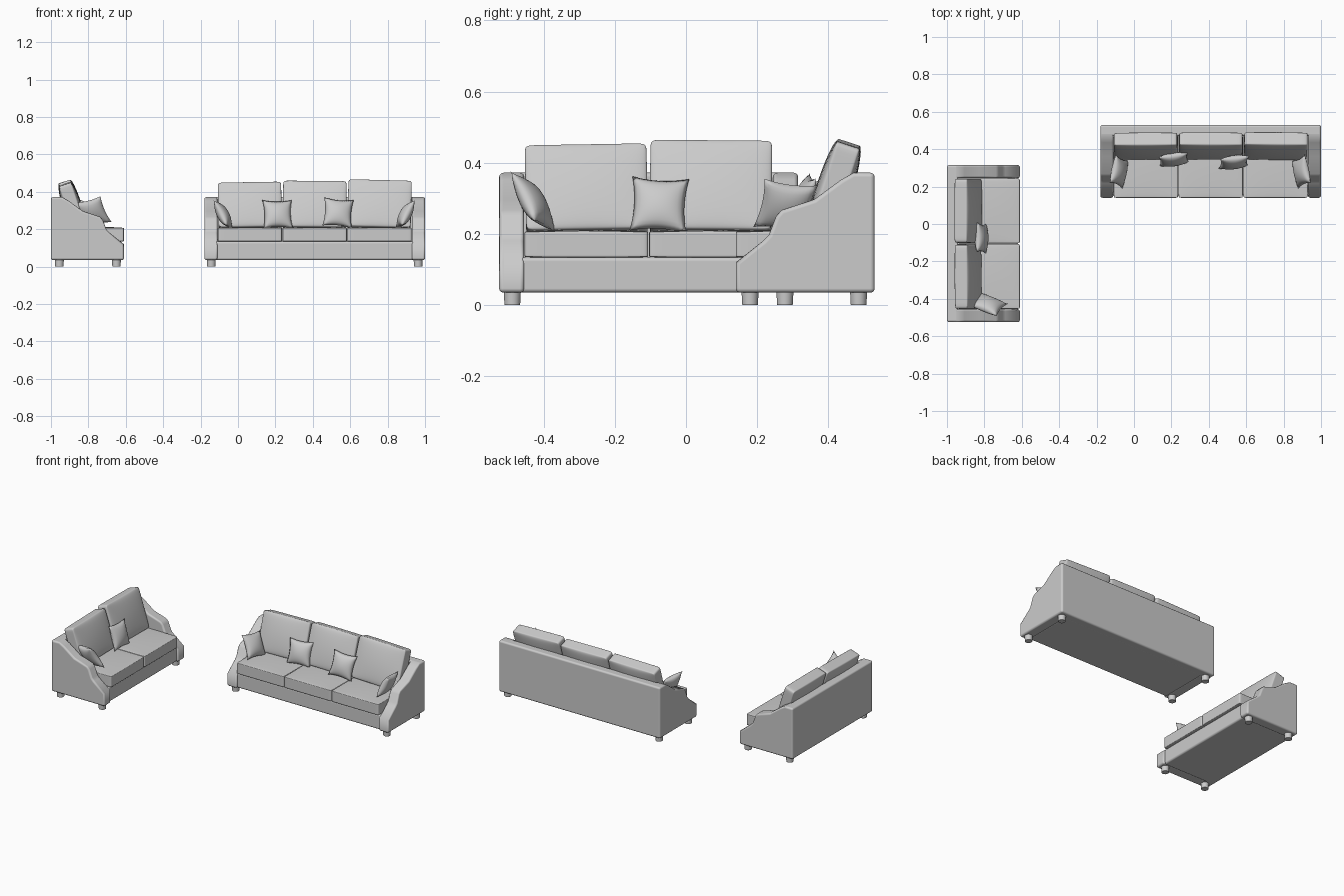
import bpy, bmesh
from math import radians
from mathutils import Matrix, Vector

if "Cube" in bpy.data.objects:
    bpy.data.objects.remove(bpy.data.objects["Cube"])

ARM, DEPTH = 0.07, 0.39


def finish(name, bm, matrix):
    bmesh.ops.recalc_face_normals(bm, faces=bm.faces)
    mesh = bpy.data.meshes.new(name)
    bm.to_mesh(mesh)
    bm.free()
    mesh.shade_smooth()
    obj = bpy.data.objects.new(name, mesh)
    bpy.context.collection.objects.link(obj)
    obj.matrix_world = matrix
    return obj


def bevel(obj, width):
    mod = obj.modifiers.new("Bevel", 'BEVEL')
    mod.width, mod.segments = width, 3
    mod.limit_method, mod.angle_limit = 'ANGLE', radians(60)
    mod.harden_normals = True


def box(name, lo, hi, M, width=0.012):
    lo, hi = Vector(lo), Vector(hi)
    bm = bmesh.new()
    bmesh.ops.create_cube(bm, size=1)
    for v in bm.verts:
        v.co = (lo + hi) / 2 + v.co * (hi - lo)
    bevel(finish(name, bm, M), width)


def arm(name, x, M):
    # side profile (y, z), stepped down toward the front
    prof = [(-.02, .035), (-.02, .372), (-.06, .372), (-.095, .352), (-.17, .297),
            (-.262, .267), (-.277, .25), (-.297, .198), (-.312, .182),
            (-DEPTH, .12), (-DEPTH, .035)]
    bm = bmesh.new()
    face = bm.faces.new([bm.verts.new((x, y, z)) for y, z in prof])
    ext = bmesh.ops.extrude_face_region(bm, geom=[face])
    bmesh.ops.translate(bm, vec=(ARM, 0, 0),
                        verts=[g for g in ext['geom'] if isinstance(g, bmesh.types.BMVert)])
    bevel(finish(name, bm, M), 0.012)


def cushion(name, w, t, h, edge, hold, M):
    # stuffed block in the xz plane, thickness on y, thinner at its rim
    bm = bmesh.new()
    bmesh.ops.create_cube(bm, size=2)
    bmesh.ops.subdivide_edges(bm, edges=bm.edges[:], cuts=3, use_grid_fill=True)

    def push(a):
        return a if abs(a) > 0.9 or abs(a) < 0.1 else (hold if a > 0 else -hold)
    for v in bm.verts:
        u, s, k = push(v.co.x), push(v.co.y), push(v.co.z)
        full = edge + (1 - edge) * (1 - u ** 4) * (1 - k ** 4)
        v.co = (u * w / 2, s * t / 2 * full, k * h / 2)
    sub = finish(name, bm, M).modifiers.new("Soft", 'SUBSURF')
    sub.levels = sub.render_levels = 2


def throw_pillow(name, loc, size, yaw, lean, roll, M):
    # two puffed sheets joined at a pinched outline
    n, bm = 14, bmesh.new()
    for side in (-1, 1):
        rows = []
        for i in range(n + 1):
            row = []
            for j in range(n + 1):
                u, k = 2 * i / n - 1, 2 * j / n - 1
                puff = max(0, (1 - u * u) * (1 - k * k)) ** 0.55
                row.append(bm.verts.new((u * size / 2 * (1 - .12 * (1 - k * k)),
                                         side * 0.032 * puff,
                                         k * size / 2 * (1 - .12 * (1 - u * u)))))
            rows.append(row)
        for i in range(n):
            for j in range(n):
                bm.faces.new((rows[i][j], rows[i + 1][j], rows[i + 1][j + 1], rows[i][j + 1]))
    bmesh.ops.remove_doubles(bm, verts=bm.verts, dist=1e-5)
    R = (Matrix.Rotation(radians(yaw), 4, 'Z') @ Matrix.Rotation(radians(-lean), 4, 'X')
         @ Matrix.Rotation(radians(roll), 4, 'Y'))
    finish(name, bm, M @ Matrix.Translation(loc) @ R)


def piping(name, x, y, z, w, d, M):
    cu = bpy.data.curves.new(name, 'CURVE')
    cu.dimensions, cu.bevel_depth, cu.bevel_resolution = '3D', 0.003, 1
    a, b, c = w / 2, d / 2, 0.012
    pts = [(a - c, -b), (a, c - b), (a, b - c), (a - c, b),
           (c - a, b), (-a, b - c), (-a, c - b), (c - a, -b)]
    sp = cu.splines.new('POLY')
    sp.points.add(len(pts) - 1)
    for p, (px, py) in zip(sp.points, pts):
        p.co = (x + px, y + py, z, 1)
    sp.use_cyclic_u = True
    obj = bpy.data.objects.new(name, cu)
    bpy.context.collection.objects.link(obj)
    obj.matrix_world = M


def sofa(tag, width, heights, M):
    # frame: origin at the middle of the back, front toward -y
    half = width / 2
    inner = half - ARM
    box(tag + "_back", (-half, -.06, .035), (half, 0, .372), M)
    box(tag + "_base", (-inner - .01, -DEPTH + .012, .035), (inner + .01, -.04, .135), M)
    arm(tag + "_left_arm", -half, M)
    arm(tag + "_right_arm", inner, M)
    for sx in (-1, 1):
        for y in (-.35, -.045):
            bm = bmesh.new()
            bmesh.ops.create_cone(bm, cap_ends=True, segments=24, radius1=.022,
                                  radius2=.024, depth=.04)
            foot = finish(tag + "_foot", bm, M @ Matrix.Translation((sx * (half - .037), y, .02)))
            bevel(foot, 0.002)
    # seat and back cushions
    step = 2 * inner / len(heights)
    for i, h in enumerate(heights):
        x = -inner + step * (i + .5)
        seat = Matrix.Translation((x, -.222, .171)) @ Matrix.Rotation(radians(90), 4, 'X')
        cushion(tag + "_seat_cushion", step - .003, .092, .336, .78, .9, M @ seat)
        for z in (.141, .201):
            piping(tag + "_seat_piping", x, -.222, z, step - .009, .33, M)
        lean = (Matrix.Translation((x, -.113, .205 + h * .475))
                @ Matrix.Rotation(radians(-18), 4, 'X')
                @ Matrix.Rotation(radians((-1, 0.5, 1.5)[i]), 4, 'Y'))
        cushion(tag + "_back_cushion", step - .008, .112, h, .62, .82, M @ lean)


# three-seat sofa facing the front
big = Matrix.Translation((.41, .53, 0))
sofa("long_sofa", 1.18, (.25, .257, .262), big)
for loc, size, yaw, lean, roll in (
        ((-.198, -.185, .28), .16, 8, 18, 0), ((.125, -.2, .288), .16, 8, 18, 6),
        ((-.49, -.25, .278), .155, 82, 28, 8), ((.485, -.25, .278), .155, -82, 28, -8)):
    throw_pillow("long_sofa_pillow", loc, size, yaw, lean, roll, big)

# two-seat sofa turned to face it from the left
small = Matrix.Translation((-1, -.105, 0)) @ Matrix.Rotation(radians(90), 4, 'Z')
sofa("short_sofa", .84, (.25, .262), small)
for loc, size, yaw, lean, roll in (
        ((.03, -.185, .282), .16, 0, 18, 3), ((-.325, -.22, .29), .165, 75, 30, 14)):
    throw_pillow("short_sofa_pillow", loc, size, yaw, lean, roll, small)
